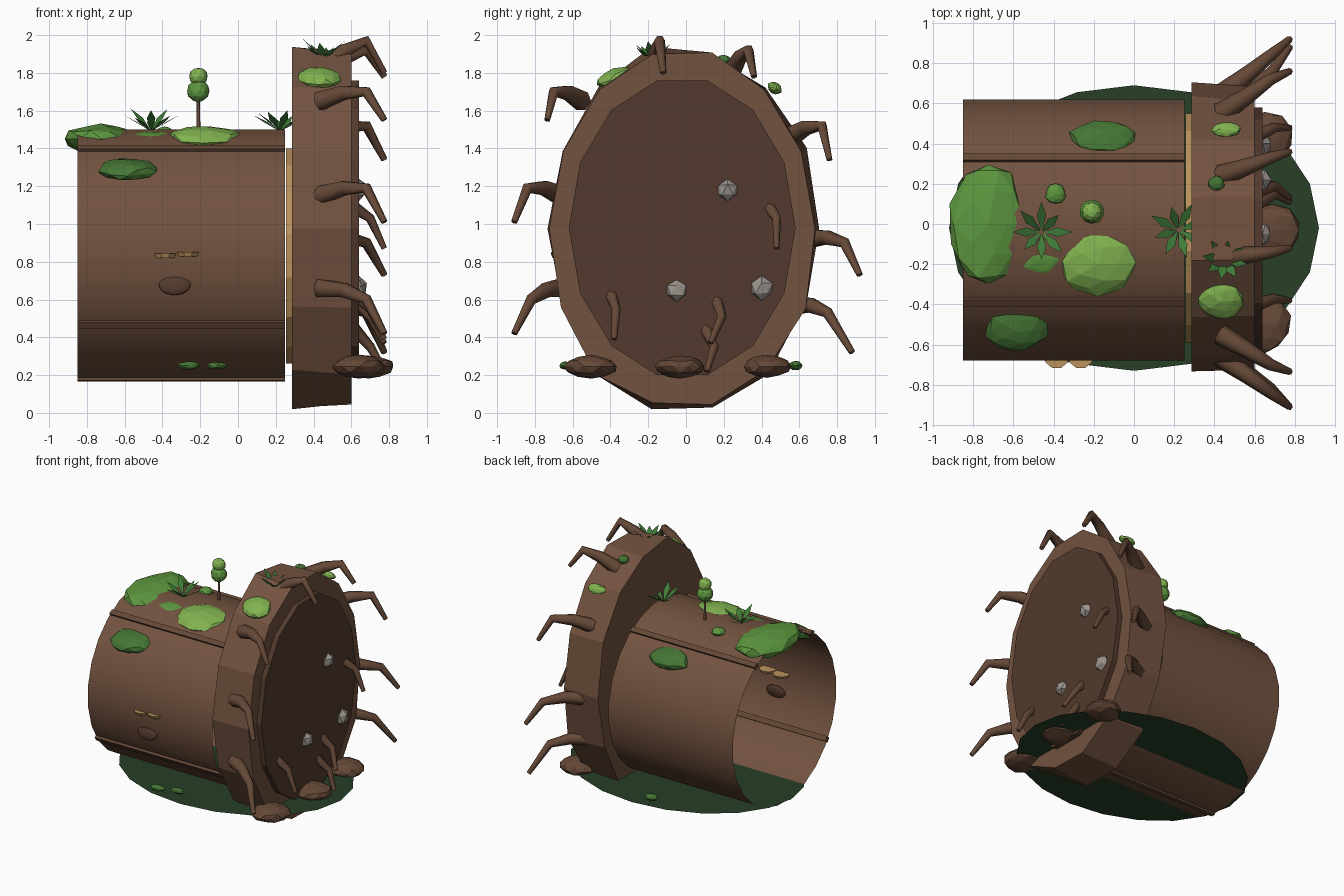
import bpy, bmesh, math, random
from mathutils import Vector

if "Cube" in bpy.data.objects:
    bpy.data.objects.remove(bpy.data.objects["Cube"])
random.seed(4)


def mat(name, c):
    m = bpy.data.materials.new(name)
    m.diffuse_color = (*c, 1)
    m.use_nodes = True
    m.node_tree.nodes["Principled BSDF"].inputs["Base Color"].default_value = m.diffuse_color
    return m


BARK = mat("bark", (0.17, 0.085, 0.05))
ROOT = mat("root_brown", (0.13, 0.065, 0.038))
DARK = mat("dark_soil", (0.085, 0.042, 0.026))
WOOD = mat("cut_wood", (0.50, 0.29, 0.11))
MOSS_D = mat("moss_dark", (0.06, 0.18, 0.035))
MOSS_M = mat("moss_mid", (0.11, 0.31, 0.05))
MOSS_L = mat("moss_light", (0.22, 0.45, 0.08))
GRASS = mat("ground_green", (0.02, 0.05, 0.02))
FERN = mat("fern_green", (0.05, 0.2, 0.04))
STONE = mat("stone_grey", (0.33, 0.30, 0.27))


def add(name, bm, m, smooth=False):
    bmesh.ops.recalc_face_normals(bm, faces=bm.faces)
    me = bpy.data.meshes.new(name)
    bm.to_mesh(me)
    bm.free()
    me.materials.append(m)
    for p in me.polygons:
        p.use_smooth = smooth
    ob = bpy.data.objects.new(name, me)
    bpy.context.collection.objects.link(ob)
    return ob


def drum(name, m, n, x0, x1, cy, cz, ry, rz, caps=True, jit=0, smooth=False):
    """Elliptical drum along x, flats at top and bottom."""
    bm = bmesh.new()
    rings = []
    for x in (x0, x1):
        ring = []
        for i in range(n):
            a = math.tau * (i + 0.5) / n
            k = 1 + random.uniform(-jit, jit)
            ring.append(bm.verts.new((x, cy + ry * k * math.sin(a), cz + rz * k * math.cos(a))))
        rings.append(ring)
    for i in range(n):
        j = (i + 1) % n
        bm.faces.new((rings[0][i], rings[0][j], rings[1][j], rings[1][i]))
    if caps:
        for r in rings:
            bm.faces.new(r)
    return add(name, bm, m, smooth)


def blob(name, m, loc, size, sub=2, jit=0.07, tilt=0):
    """Faceted lump; size gives the half extents."""
    bm = bmesh.new()
    bmesh.ops.create_icosphere(bm, subdivisions=sub, radius=1)
    for v in bm.verts:
        k = 1 + random.uniform(-jit, jit)
        v.co = Vector((v.co.x * size[0], v.co.y * size[1], v.co.z * size[2])) * k
    ob = add(name, bm, m)
    ob.location = loc
    ob.rotation_euler.x = tilt
    return ob


def limb(name, pts, r0, r1, m=ROOT):
    """Tapered six-sided bent branch."""
    cu = bpy.data.curves.new(name, 'CURVE')
    cu.dimensions = '3D'
    cu.bevel_depth = 1
    cu.bevel_resolution = 1
    cu.use_fill_caps = True
    sp = cu.splines.new('POLY')
    sp.points.add(len(pts) - 1)
    for i, p in enumerate(pts):
        sp.points[i].co = (*p, 1)
        sp.points[i].radius = r0 + (r1 - r0) * i / (len(pts) - 1)
    cu.materials.append(m)
    ob = bpy.data.objects.new(name, cu)
    bpy.context.collection.objects.link(ob)
    return ob


# Hollow log, open at the left
drum("log", BARK, 24, -0.85, 0.25, -0.03, 0.84, 0.655, 0.665, caps=False, smooth=True)

# Bark ridges running along the log
for i, deg in enumerate((33, -33, 124, 172)):
    a = math.radians(deg)
    bm = bmesh.new()
    bmesh.ops.create_cube(bm, size=1)
    for v in bm.verts:
        v.co = (v.co.x * 1.1, v.co.y * 0.04, v.co.z * 0.035)
    ob = add(f"bark_ridge_{i}", bm, ROOT)
    ob.location = (-0.3, -0.03 - 0.652 * math.sin(a), 0.84 + 0.66 * math.cos(a))
    ob.rotation_euler.x = a

# Cut wood band, root plate and its soil face
drum("cut_wood_band", WOOD, 16, 0.255, 0.29, -0.02, 0.83, 0.58, 0.58)
drum("root_plate", BARK, 14, 0.285, 0.60, -0.02, 0.975, 0.715, 0.965, jit=0.025)
drum("soil_face", DARK, 14, 0.59, 0.64, -0.02, 0.98, 0.60, 0.80)

# Flat grassy ground patch
bm = bmesh.new()
bmesh.ops.create_circle(bm, cap_ends=True, segments=20, radius=1)
for v in bm.verts:
    v.co = (v.co.x * 0.92, v.co.y * 0.71 - 0.02, 0.225)
add("ground_patch", bm, GRASS)

# Roots round the rim: (y, z) of start, knee and tip
rim = [((-0.55, 1.65), (-0.70, 1.70), (-0.735, 1.55)),
       ((-0.66, 1.15), (-0.84, 1.19), (-0.91, 1.01)),
       ((-0.66, 0.66), (-0.82, 0.60), (-0.91, 0.42)),
       ((-0.17, 1.82), (-0.14, 1.97), (-0.12, 1.80)),
       ((0.24, 1.80), (0.33, 1.92), (0.36, 1.78)),
       ((0.55, 1.46), (0.72, 1.52), (0.76, 1.34)),
       ((0.64, 0.92), (0.84, 0.90), (0.92, 0.73)),
       ((0.57, 0.57), (0.75, 0.53), (0.88, 0.32))]
for i, (s, k, e) in enumerate(rim):
    mid = ((s[0] + k[0]) / 2, (s[1] + k[1]) / 2 + 0.02)
    limb(f"rim_root_{i}", [(0.43, *s), (0.56, *mid), (0.68, *k), (0.775, *e)], 0.055, 0.017)

# Small roots hanging from the soil face
face = [((0.44, 1.09), (0.48, 1.03), (0.48, 0.87)),
        ((-0.40, 0.63), (-0.37, 0.55), (-0.38, 0.39)),
        ((0.16, 0.60), (0.19, 0.51), (0.13, 0.37)),
        ((0.10, 0.45), (0.15, 0.35), (0.11, 0.22))]
for i, (s, k, e) in enumerate(face):
    limb(f"face_root_{i}", [(0.61, *s), (0.70, *k), (0.775, *e)], 0.035, 0.015)

# Earth clods at the foot and stones stuck in the soil
for i, (x, y, w) in enumerate(((0.64, -0.50, 0.14), (0.69, -0.03, 0.13), (0.65, 0.43, 0.125))):
    blob(f"earth_clod_{i}", ROOT, (x, y, 0.245), (0.14, w, 0.06))
for i, (y, z) in enumerate(((0.22, 1.18), (-0.05, 0.65), (0.40, 0.66))):
    blob(f"stone_{i}", STONE, (0.64, y, z), (0.045, 0.062, 0.06), 1, 0.1)

# Moss cushions
moss = [(MOSS_M, (-0.725, 0, 1.45), (0.19, 0.31, 0.08), 0),
        (MOSS_M, (-0.47, -0.17, 1.44), (0.165, 0.12, 0.05), 0.15),
        (MOSS_L, (-0.18, -0.19, 1.455), (0.20, 0.165, 0.06), 0.15),
        (MOSS_D, (-0.585, -0.52, 1.29), (0.155, 0.12, 0.05), 0.3),
        (MOSS_D, (-0.15, 0.43, 1.31), (0.17, 0.095, 0.05), -0.5),
        (MOSS_M, (-0.39, 0.15, 1.485), (0.05, 0.05, 0.03), 0),
        (MOSS_L, (0.43, -0.37, 1.77), (0.12, 0.11, 0.055), 0.3),
        (MOSS_L, (0.45, -0.16, 1.85), (0.11, 0.10, 0.045), 0.2),
        (MOSS_L, (0.46, 0.47, 1.72), (0.075, 0.04, 0.03), -0.6),
        (MOSS_D, (0.41, 0.2, 1.865), (0.04, 0.04, 0.03), 0),
        (MOSS_D, (-0.26, -0.64, 0.25), (0.06, 0.03, 0.022), 0),
        (MOSS_D, (-0.11, -0.60, 0.25), (0.055, 0.03, 0.02), 0),
        (MOSS_D, (-0.1, 0.58, 0.25), (0.05, 0.035, 0.025), 0)]
for i, (m, loc, size, tilt) in enumerate(moss):
    blob(f"moss_{i}", m, loc, size, tilt=tilt)

# Ferns: rings of pointed leaves
for n, (x, y, z) in enumerate(((-0.46, -0.04, 1.49), (0.22, -0.03, 1.49), (0.45, -0.18, 1.86))):
    bm = bmesh.new()
    for i in range(8):
        a = math.tau * i / 8 + 0.3 * n
        r, h = random.uniform(0.12, 0.16), random.uniform(0.07, 0.13)
        if n == 2:
            r *= 0.75
        d, t = Vector((math.cos(a), math.sin(a), 0)), Vector((-math.sin(a), math.cos(a), 0))
        up = Vector((0, 0, h))
        pts = [Vector(), d * r * 0.55 + t * 0.023 + up * 0.6, d * r + up, d * r * 0.55 - t * 0.023 + up * 0.6]
        bm.faces.new([bm.verts.new(p) for p in pts])
    ob = add(f"fern_{n}", bm, FERN)
    ob.location = (x, y, z)

# Sapling
limb("sapling_stem", [(-0.21, 0.06, 1.48), (-0.21, 0.06, 1.70)], 0.011, 0.008)
blob("sapling_crown_low", MOSS_M, (-0.21, 0.06, 1.705), (0.06, 0.06, 0.06), 2, 0.04)
blob("sapling_crown_top", MOSS_L, (-0.21, 0.06, 1.78), (0.05, 0.05, 0.048), 2, 0.04)

# Knot hole and shelf fungus on the front of the log
blob("knot", DARK, (-0.335, -0.66, 0.68), (0.085, 0.025, 0.058), 3, 0, -0.25)
for i, x in enumerate((-0.385, -0.265)):
    bm = bmesh.new()
    bmesh.ops.create_cone(bm, cap_ends=True, segments=9, radius1=0.055, radius2=0.065, depth=0.022)
    ob = add(f"shelf_fungus_{i}", bm, WOOD)
    ob.location = (x, -0.655, 0.832 + 0.008 * i)
